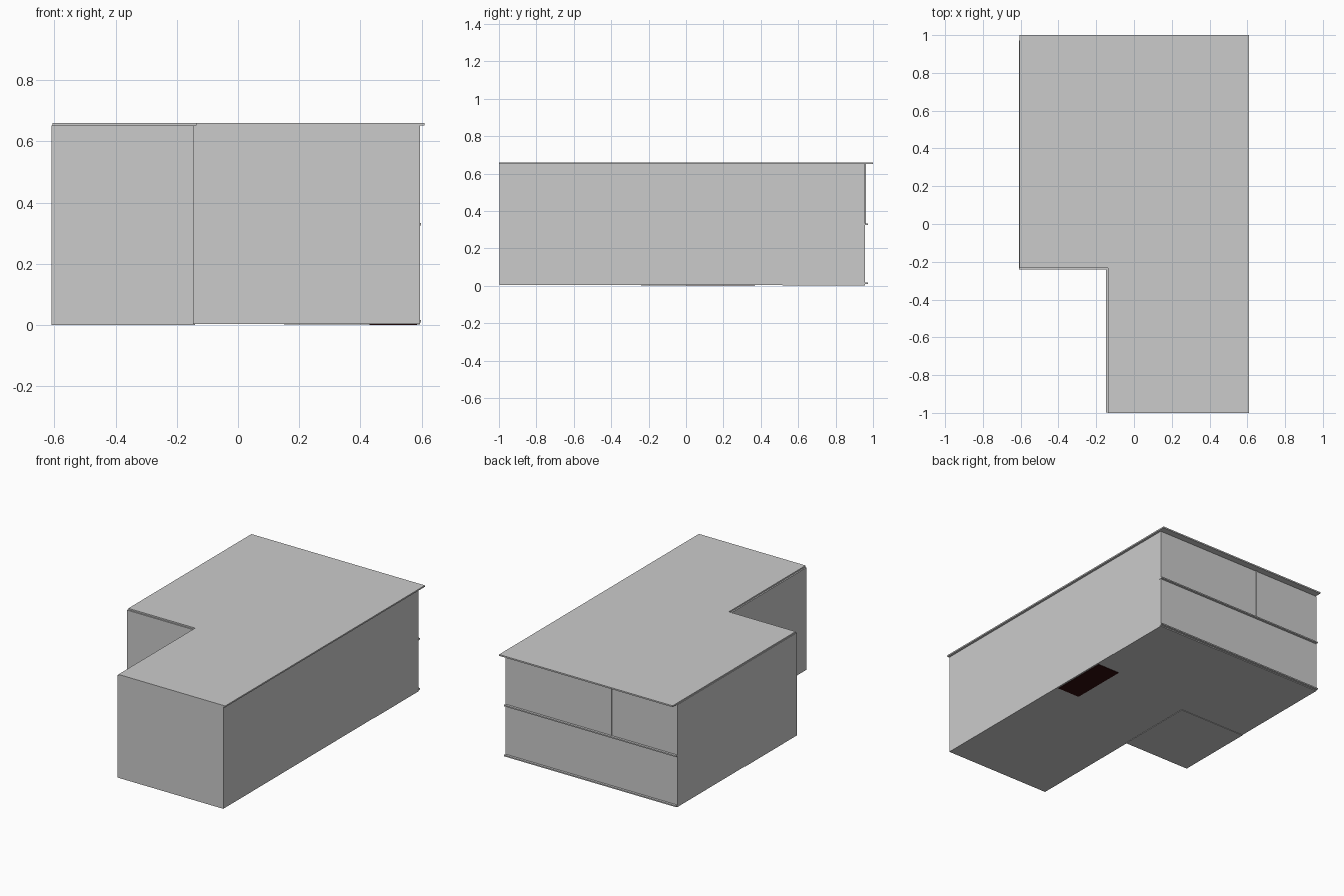
import bpy
import bmesh

cube = bpy.data.objects.get("Cube")
if cube:
    bpy.data.objects.remove(cube, do_unlink=True)


def material(name, colour):
    mat = bpy.data.materials.new(name)
    mat.use_nodes = True
    mat.diffuse_color = (*colour, 1)
    mat.node_tree.nodes["Principled BSDF"].inputs["Base Color"].default_value = (*colour, 1)
    return mat


grey = material("plain grey", (0.6, 0.6, 0.6))
dark = material("dark maroon", (0.03, 0.004, 0.004))


def prism(name, outline, z0, z1, mat=grey):
    """Extrude a flat outline from z0 up to z1."""
    bm = bmesh.new()
    base = bm.faces.new([bm.verts.new((x, y, z0)) for x, y in outline])
    top = bmesh.ops.extrude_face_region(bm, geom=[base])["geom"]
    for v in top:
        if isinstance(v, bmesh.types.BMVert):
            v.co.z = z1
    bmesh.ops.recalc_face_normals(bm, faces=bm.faces)
    mesh = bpy.data.meshes.new(name)
    bm.to_mesh(mesh)
    bm.free()
    mesh.materials.append(mat)
    obj = bpy.data.objects.new(name, mesh)
    bpy.context.collection.objects.link(obj)
    return obj


def box(name, x0, x1, y0, y1, z0, z1, mat=grey):
    return prism(name, [(x0, y0), (x1, y0), (x1, y1), (x0, y1)], z0, z1, mat)


def ell(x0, x1, y0, y1, notch_x, notch_y):
    """L-shaped outline with its front corner on the -x side cut away."""
    return [(notch_x, y0), (x1, y0), (x1, y1), (x0, y1), (x0, notch_y), (notch_x, notch_y)]


# Main walls and overhanging roof
LEFT, RIGHT, FRONT, BACK = -0.61, 0.595, -0.997, 0.957
STEP_X, STEP_Y = -0.147, -0.24
prism("walls", ell(LEFT, RIGHT, FRONT, BACK, STEP_X, STEP_Y), 0.003, 0.651)
prism("roof", ell(-0.606, 0.61, -1.0, 1.0, -0.138, -0.232), 0.651, 0.66)

# Floor ledges and divider on the back wall
for name, z in (("ground_floor_ledge", 0.008), ("upper_floor_ledge", 0.325)):
    box(name, LEFT, RIGHT + 0.002, BACK - 0.01, 0.972, z, z + 0.008)
box("back_divider", STEP_X - 0.003, STEP_X + 0.003, BACK - 0.01, BACK + 0.005, 0.33, 0.651)

# Floor panels seen from below
box("side_room_floor", LEFT, -0.14, STEP_Y, 0.275, 0, 0.005)
box("back_room_floor", 0.15, RIGHT, 0.515, BACK, 0.001, 0.005)
box("dark_floor_panel", 0.43, 0.585, 0.0, 0.37, 0.0, 0.004, dark)
